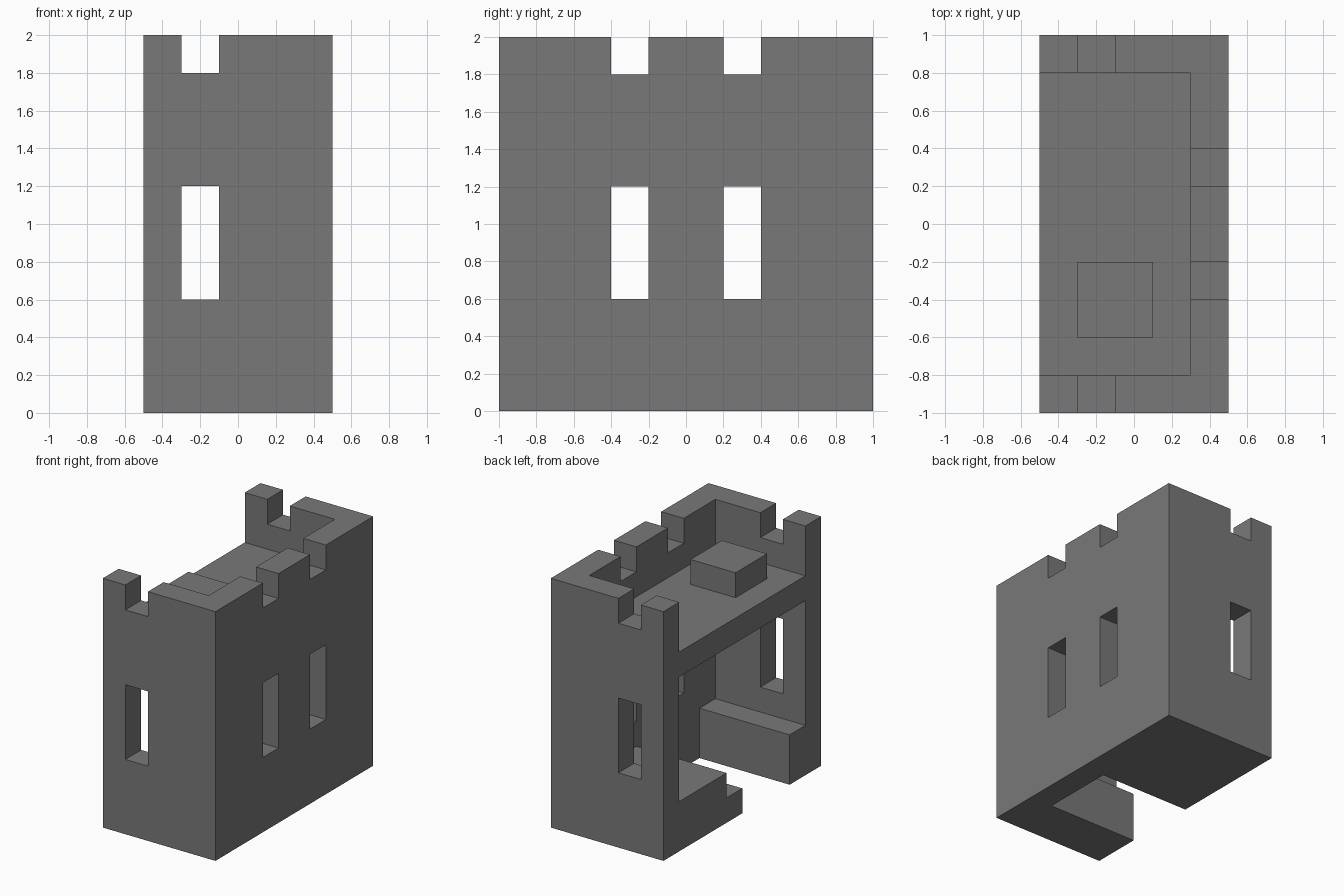
import bpy, bmesh

if "Cube" in bpy.data.objects:
    bpy.data.objects.remove(bpy.data.objects["Cube"])

stone = bpy.data.materials.new("grey stone")
stone.diffuse_color = (0.19, 0.19, 0.19, 1)
stone.use_nodes = True
stone.node_tree.nodes["Principled BSDF"].inputs["Base Color"].default_value = stone.diffuse_color


def prism(name, outline, depth, place):
    """Extrude a closed 2D outline by the vector depth; place maps (u, v) to 3D."""
    bm = bmesh.new()
    face = bm.faces.new([bm.verts.new(place(u, v)) for u, v in outline])
    new = bmesh.ops.extrude_face_region(bm, geom=[face])["geom"]
    bmesh.ops.translate(bm, vec=depth, verts=[g for g in new if isinstance(g, bmesh.types.BMVert)])
    bmesh.ops.recalc_face_normals(bm, faces=bm.faces[:])
    mesh = bpy.data.meshes.new(name)
    bm.to_mesh(mesh)
    bm.free()
    mesh.materials.append(stone)
    obj = bpy.data.objects.new(name, mesh)
    bpy.context.collection.objects.link(obj)
    return obj


def box(name, x0, x1, y0, y1, z0, z1):
    return prism(name, [(x0, y0), (x1, y0), (x1, y1), (x0, y1)],
                 (0, 0, z1 - z0), lambda u, v: (u, v, z0))


# U-shaped castle wall, open towards -x
walls = prism("castle_walls",
              [(-.5, -1), (.5, -1), (.5, 1), (-.5, 1), (-.5, .8), (.3, .8), (.3, -.8), (-.5, -.8)],
              (0, 0, 2), lambda u, v: (u, v, 0))

# Arrow-slit windows and battlement gaps
cutters = []
for label, z0, z1 in (("window", .6, 1.2), ("battlement", 1.8, 2.2)):
    cutters.append(box(label + "_end_cutter", -.3, -.1, -1.2, 1.2, z0, z1))
    for y in (-.4, .2):
        cutters.append(box(label + "_side_cutter", .2, .7, y, y + .2, z0, z1))
for cutter in cutters:
    mod = walls.modifiers.new("cut", "BOOLEAN")
    mod.operation = "DIFFERENCE"
    mod.solver = "EXACT"
    mod.object = cutter
    cutter.hide_render = True
    cutter.hide_viewport = True
    cutter.display_type = "WIRE"

# Roof deck and the raised block on it
box("roof_deck", -.5, .3, -.8, .8, 1.4, 1.6)
box("roof_block", -.3, .1, -.6, -.2, 1.6, 1.8)

# Inside ledge at the front and stepped platform at the back
box("front_ledge", -.5, .3, -.8, -.6, 0, .4)
prism("stepped_platform", [(0, 0), (.8, 0), (.8, .4), (.2, .4), (.2, .2), (0, .2)],
      (.8, 0, 0), lambda u, v: (-.5, u, v))
